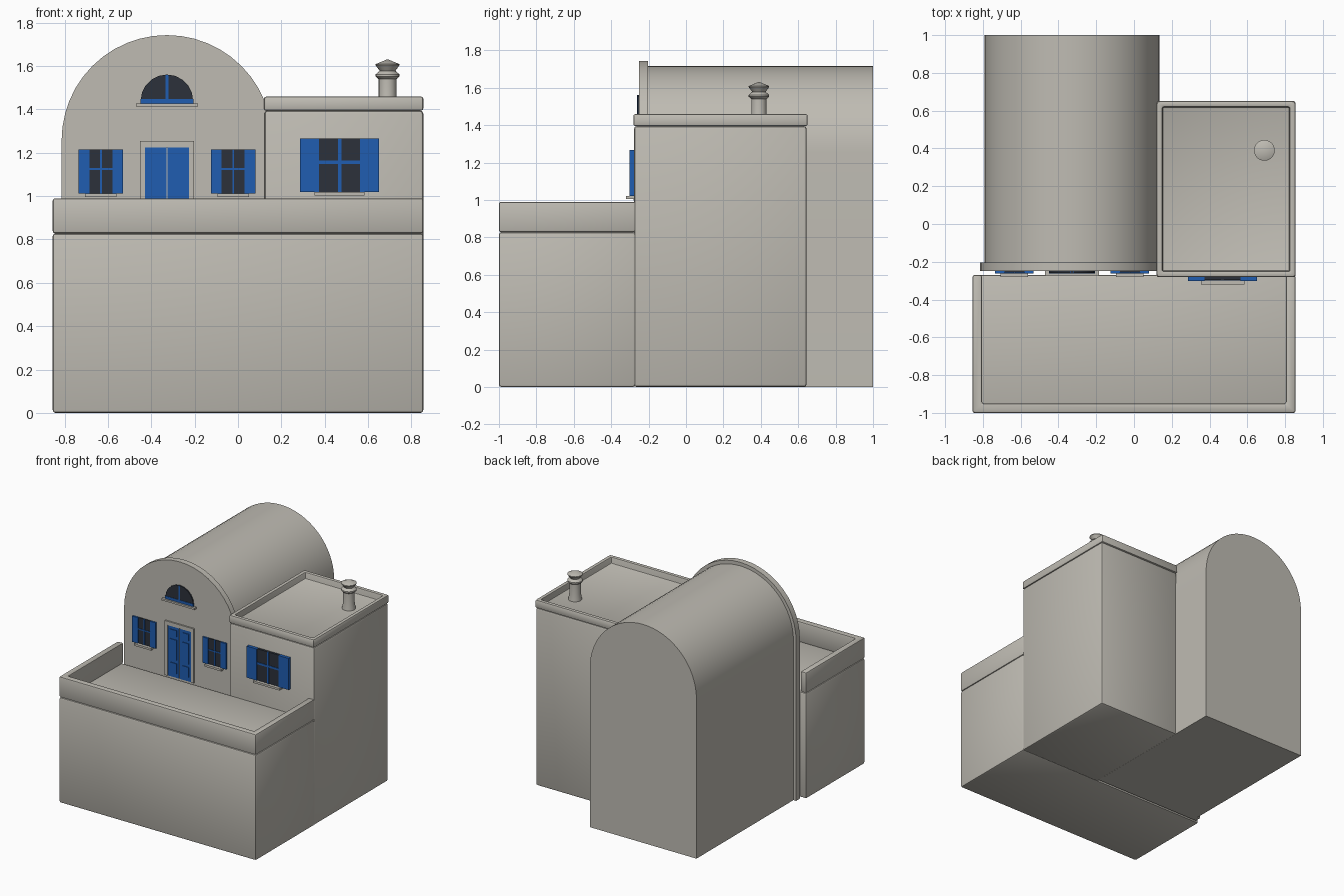
import bpy, bmesh, math

cube = bpy.data.objects.get("Cube")
if cube:
    bpy.data.objects.remove(cube)


def material(name, rgb):
    m = bpy.data.materials.new(name)
    m.use_nodes = True
    m.diffuse_color = (*rgb, 1)
    m.node_tree.nodes["Principled BSDF"].inputs["Base Color"].default_value = (*rgb, 1)
    return m


PLASTER = material("warm grey plaster", (0.52, 0.50, 0.45))
BLUE = material("blue paint", (0.014, 0.11, 0.44))
GLASS = material("dark glass", (0.025, 0.031, 0.043))


def finish(name, bm, mat, bevel=0, smooth=30):
    bmesh.ops.recalc_face_normals(bm, faces=bm.faces)
    if bevel:
        bmesh.ops.bevel(bm, geom=bm.edges[:], offset=bevel, segments=2,
                        profile=0.5, affect='EDGES', clamp_overlap=True)
    for f in bm.faces:
        f.smooth = True
    mesh = bpy.data.meshes.new(name)
    bm.to_mesh(mesh)
    bm.free()
    mesh.set_sharp_from_angle(angle=math.radians(smooth))
    mesh.materials.append(mat)
    obj = bpy.data.objects.new(name, mesh)
    bpy.context.collection.objects.link(obj)
    return obj


def prism(name, points, vec, mat, bevel=0):
    """Extrude a flat outline along vec."""
    bm = bmesh.new()
    face = bm.faces.new([bm.verts.new(p) for p in points])
    new = bmesh.ops.extrude_face_region(bm, geom=[face])["geom"]
    bmesh.ops.translate(bm, vec=vec, verts=[g for g in new if isinstance(g, bmesh.types.BMVert)])
    return finish(name, bm, mat, bevel)


def box(name, x, y, z, mat, bevel=0):
    pts = [(x[0], y[0], z[0]), (x[1], y[0], z[0]), (x[1], y[1], z[0]), (x[0], y[1], z[0])]
    return prism(name, pts, (0, 0, z[1] - z[0]), mat, bevel)


def arch(name, cx, r, base, spring, y, steps, mat):
    """Round-topped slab standing between two y planes."""
    pts = [(cx + r * math.cos(math.pi * i / steps), y[0],
            spring + r * math.sin(math.pi * i / steps)) for i in range(steps + 1)]
    if base < spring:
        pts += [(cx - r, y[0], base), (cx + r, y[0], base)]
    return prism(name, pts, (0, y[1] - y[0], 0), mat)


W = 0.855      # half width of the house
CX = -0.328    # centre of the vaulted wing
WALL = -0.25   # facade plane
SIDE = -0.278  # side block front plane
FLOOR = 0.828  # terrace level

# Front block with its U-shaped terrace parapet
box("terrace_block", (-W, W), (-1, -0.27), (0, FLOOR), PLASTER, 0.013)
o, i = W, W - 0.05
outline = [(-o, -0.27), (-o, -1), (o, -1), (o, -0.27),
           (i, -0.27), (i, -0.95), (-i, -0.95), (-i, -0.27)]
prism("terrace_parapet", [(x, y, FLOOR) for x, y in outline], (0, 0, 0.162), PLASTER, 0.011)

# Vaulted wing and its raised facade
arch("vault", CX, 0.463, 0, 1.252, (-0.22, 1), 32, PLASTER)
arch("vault_facade", CX, 0.486, 0, 1.257, (WALL, -0.203), 24, PLASTER)

# Side block with a sunken flat roof
box("side_block", (0.122, W), (SIDE, 0.645), (0, 1.395), PLASTER, 0.015)
bm = bmesh.new()
x0, x1, y0, y1 = 0.12, W, SIDE - 0.003, 0.65
top = bm.faces.new([bm.verts.new(p) for p in
                    ((x0, y0, 1.395), (x1, y0, 1.395), (x1, y1, 1.395), (x0, y1, 1.395))])
new = bmesh.ops.extrude_face_region(bm, geom=[top])["geom"]
bmesh.ops.translate(bm, vec=(0, 0, 0.064), verts=[g for g in new if isinstance(g, bmesh.types.BMVert)])
top = [g for g in new if isinstance(g, bmesh.types.BMFace)][0]
bmesh.ops.recalc_face_normals(bm, faces=bm.faces)
bmesh.ops.inset_region(bm, faces=[top], thickness=0.044)
inner = bmesh.ops.extrude_face_region(bm, geom=[top])["geom"]
bmesh.ops.translate(bm, vec=(0, 0, -0.05), verts=[g for g in inner if isinstance(g, bmesh.types.BMVert)])
bmesh.ops.delete(bm, geom=[f for f in [top] if f.is_valid], context='FACES')
finish("roof_parapet", bm, PLASTER, 0.009)

# Chimney pot, turned from a profile
profile = [(0, 1.39), (0.052, 1.39), (0.041, 1.46), (0.041, 1.54), (0.055, 1.552),
           (0.055, 1.562), (0.036, 1.578), (0.055, 1.604), (0.055, 1.609), (0, 1.632)]
bm = bmesh.new()
pv = [bm.verts.new((r, 0, z)) for r, z in profile]
pe = [bm.edges.new(pair) for pair in zip(pv, pv[1:])]
bmesh.ops.spin(bm, geom=pv + pe, cent=(0, 0, 0), axis=(0, 0, 1), angle=2 * math.pi, steps=20)
bmesh.ops.remove_doubles(bm, verts=bm.verts, dist=0.0005)
finish("chimney", bm, PLASTER).location = (0.69, 0.39, 0)


def window(name, cx, wall, z, half, glass, depth):
    """Glazed window with a cross bar, two open shutters and a sill."""
    front = wall - depth
    mid = (z[0] + z[1]) / 2 + 0.012
    box(name + "_glass", (cx - glass, cx + glass), (front + 0.006, wall + 0.01), z, GLASS)
    for side, label in ((-1, "right"), (1, "left")):
        xs = sorted((cx + side * glass, cx + side * half))
        box(f"{name}_{label}_shutter", xs, (front, wall + 0.01), z, BLUE)
    t = glass * 0.085
    box(name + "_upright", (cx - t, cx + t), (front + 0.002, wall), z, BLUE)
    box(name + "_crossbar", (cx - glass, cx + glass), (front + 0.002, wall), (mid - t, mid + t), BLUE)
    box(name + "_sill", (cx - glass - 0.02, cx + glass + 0.02), (wall - depth - 0.018, wall + 0.01),
        (z[0] - 0.016, z[0]), PLASTER)


window("right_window", -0.633, WALL, (1.013, 1.215), 0.102, 0.053, 0.013)
window("left_window", -0.022, WALL, (1.013, 1.215), 0.102, 0.053, 0.013)
window("side_window", 0.469, SIDE, (1.02, 1.267), 0.182, 0.095, 0.024)

# Half-round window above the door
arch("fanlight_glass", CX, 0.121, 1.44, 1.44, (WALL - 0.009, WALL + 0.01), 10, GLASS)
box("fanlight_bottom_rail", (CX - 0.122, CX + 0.122), (WALL - 0.012, WALL), (1.428, 1.449), BLUE)
box("fanlight_upright", (CX - 0.007, CX + 0.007), (WALL - 0.012, WALL), (1.44, 1.56), BLUE)
box("fanlight_sill", (CX - 0.143, CX + 0.143), (WALL - 0.025, WALL + 0.01), (1.414, 1.428), PLASTER)

# Double door: frame, leaves and raised panels
for side, label in ((-1, "right"), (1, "left")):
    xs = sorted((CX + side * 0.102, CX + side * 0.125))
    box(f"door_{label}_jamb", xs, (WALL - 0.012, WALL + 0.01), (FLOOR, 1.255), PLASTER)
    xs = sorted((CX + side * 0.003, CX + side * 0.102))
    box(f"door_{label}_leaf", xs, (WALL - 0.006, WALL + 0.01), (FLOOR, 1.225), BLUE)
    xs = sorted((CX + side * 0.024, CX + side * 0.082))
    for k, z in enumerate(((0.86, 0.94), (0.965, 1.125), (1.15, 1.2))):
        box(f"door_{label}_panel_{k}", xs, (WALL - 0.011, WALL), z, BLUE)
box("door_lintel", (CX - 0.102, CX + 0.102), (WALL - 0.012, WALL + 0.01), (1.225, 1.255), PLASTER)
